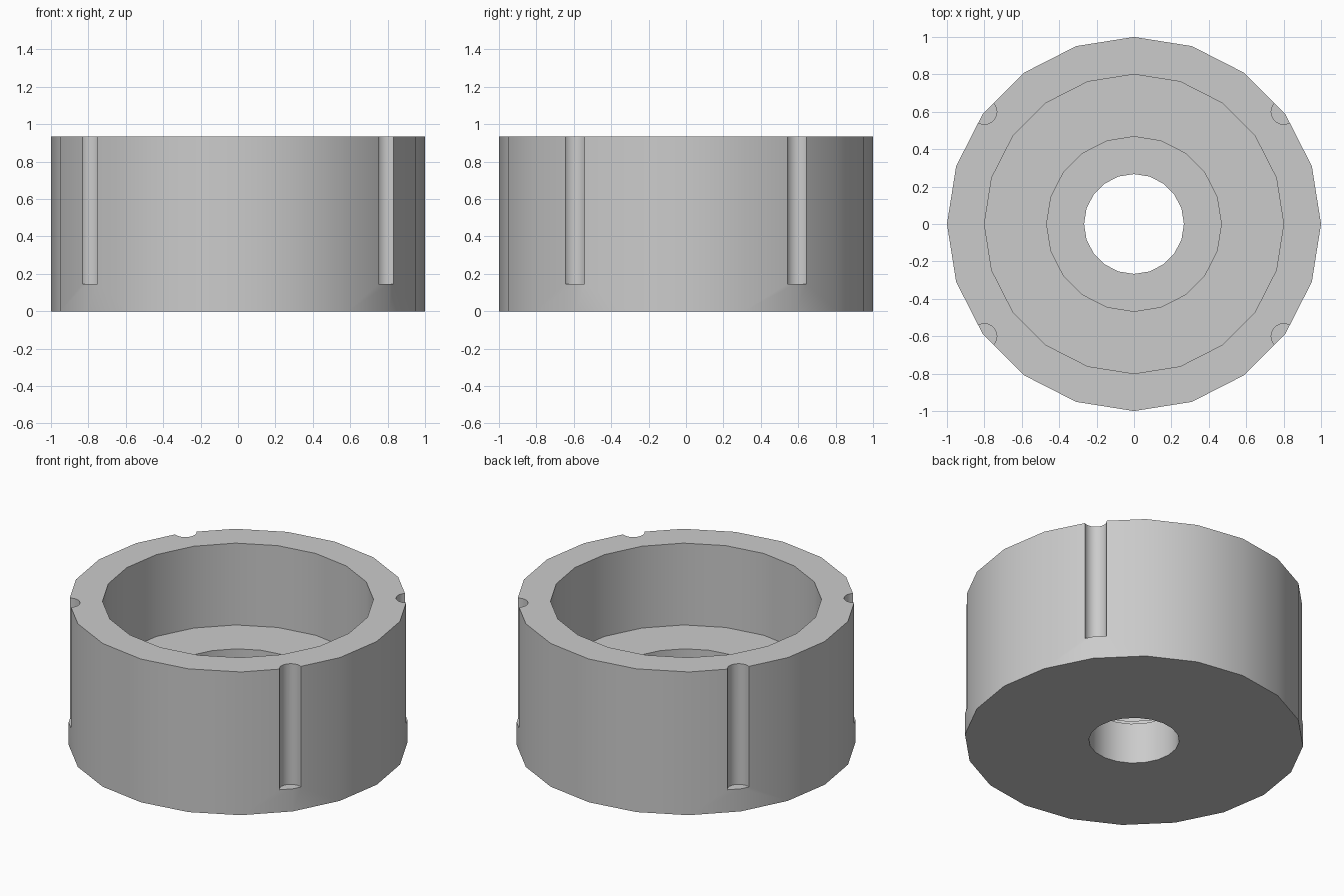
import bpy
import bmesh
from math import cos, sin, radians

SIDES = 20

# Remove the default object
cube = bpy.data.objects.get("Cube")
if cube:
    bpy.data.objects.remove(cube, do_unlink=True)

# Single plain material
grey = bpy.data.materials.new("light grey")
grey.use_nodes = True
colour = (0.6, 0.6, 0.6, 1)
grey.diffuse_color = colour
grey.node_tree.nodes["Principled BSDF"].inputs["Base Color"].default_value = colour


def add_object(name, bm):
    bmesh.ops.recalc_face_normals(bm, faces=bm.faces)
    mesh = bpy.data.meshes.new(name)
    bm.to_mesh(mesh)
    bm.free()
    mesh.materials.append(grey)
    obj = bpy.data.objects.new(name, mesh)
    bpy.context.collection.objects.link(obj)
    return obj


def lathe(name, profile):
    """Revolve a closed (radius, height) profile around z."""
    bm = bmesh.new()
    rings = []
    for r, z in profile:
        rings.append([bm.verts.new((r * cos(radians(a)), r * sin(radians(a)), z))
                      for a in range(0, 360, 360 // SIDES)])
    for i, ring in enumerate(rings):
        below = rings[i - 1]
        for k in range(SIDES):
            n = (k + 1) % SIDES
            bm.faces.new((below[k], below[n], ring[n], ring[k]))
    return add_object(name, bm)


# Round body: wide pocket, stepped recess and through hole
body = lathe("round_housing", [
    (0.267, 0), (1, 0), (1, 0.933), (0.8, 0.933), (0.8, 0.4),
    (0.467, 0.4), (0.467, 0.267), (0.267, 0.267)])

# Four upright rounded grooves in the outer wall, open at the top
bm = bmesh.new()
bottom, top = 0.147, 1.1
for sx in (-1, 1):
    for sy in (-1, 1):
        made = bmesh.ops.create_cone(bm, cap_ends=True, segments=SIDES, radius1=0.067,
                                     radius2=0.067, depth=top - bottom)
        bmesh.ops.translate(bm, verts=made["verts"],
                            vec=(sx * 0.8, sy * 0.6, (top + bottom) / 2))
cutter = add_object("groove_cutter", bm)
cutter.hide_render = True

cut = body.modifiers.new("grooves", "BOOLEAN")
cut.operation = "DIFFERENCE"
cut.solver = "EXACT"
cut.object = cutter

# Apply the cut, then smooth the round walls while keeping the rims sharp
bpy.ops.object.select_all(action="DESELECT")
body.select_set(True)
bpy.context.view_layer.objects.active = body
bpy.ops.object.modifier_apply(modifier=cut.name)
bpy.data.objects.remove(cutter, do_unlink=True)
bpy.ops.object.shade_smooth_by_angle(angle=radians(30))
